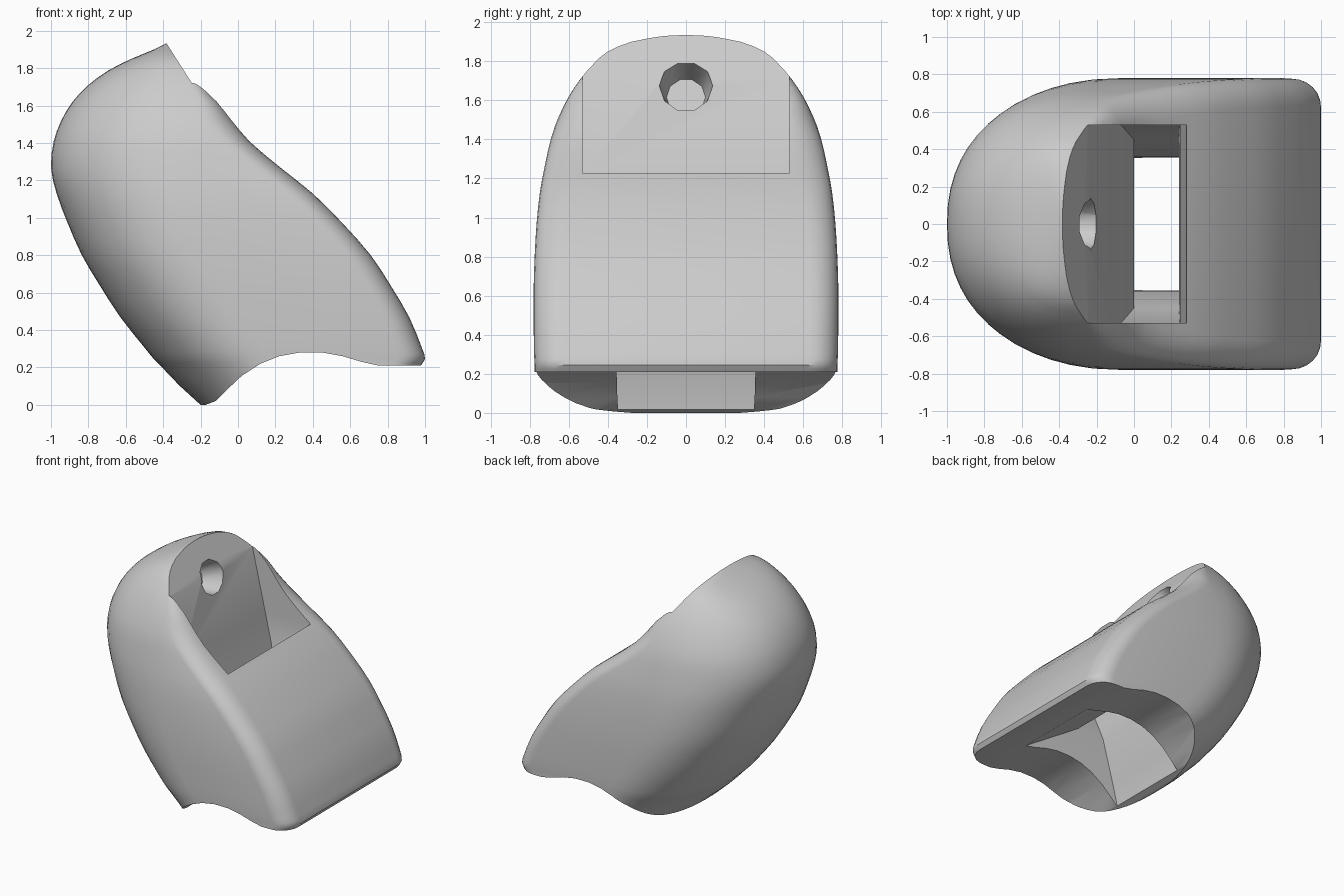
import bpy, bmesh
from math import sin, cos, pi, radians
from mathutils import Vector

cube = bpy.data.objects.get("Cube")
if cube:
    bpy.data.objects.remove(cube, do_unlink=True)

grey = bpy.data.materials.new("light_grey")
grey.use_nodes = True
grey.diffuse_color = (0.6, 0.6, 0.6, 1)
grey.node_tree.nodes["Principled BSDF"].inputs["Base Color"].default_value = (0.6, 0.6, 0.6, 1)


def loft(name, rings):
    """Skin a stack of closed rings and cap both ends."""
    bm = bmesh.new()
    rows = [[bm.verts.new(p) for p in ring] for ring in rings]
    n = len(rows[0])
    for a, b in zip(rows, rows[1:]):
        for i in range(n):
            j = (i + 1) % n
            bm.faces.new((a[i], a[j], b[j], b[i]))
    bm.faces.new(rows[0])
    bm.faces.new(rows[-1])
    bmesh.ops.recalc_face_normals(bm, faces=bm.faces)
    mesh = bpy.data.meshes.new(name)
    bm.to_mesh(mesh)
    bm.free()
    mesh.materials.append(grey)
    obj = bpy.data.objects.new(name, mesh)
    bpy.context.collection.objects.link(obj)
    return obj


def shell_ring(z, back, front, half, depth):
    """Plan outline: full, rounded back and rounded front corners."""
    c = back + depth
    r = min(0.15, half * 0.6, (front - c) * 0.8)
    pts = []
    for i in range(29):
        t = pi * i / 28
        side = 1 if i < 14 else -1
        pts.append((c - depth * max(sin(t), 0) ** 0.9, side * half * abs(cos(t)) ** 0.9))
    for start, side in ((-pi / 2, -1), (0, 1)):
        for i in range(7):
            t = start + pi / 2 * i / 6
            pts.append((front - r + r * cos(t), side * (half - r) + r * sin(t)))
    return [(x, y, z) for x, y in pts]


def smooth_rows(rows):
    """Add a rounded in-between row to every pair of rows, by height."""
    out = [rows[0]]
    for k in range(len(rows) - 1):
        a, b = rows[k], rows[k + 1]
        if 0 < k < len(rows) - 2:
            before, after = rows[k - 1], rows[k + 2]
            h = b[0] - a[0]
            mid = [(a[0] + b[0]) / 2]
            for i in range(1, len(a)):
                slope_a = (b[i] - before[i]) / (b[0] - before[0])
                slope_b = (after[i] - a[i]) / (after[0] - a[0])
                mid.append((a[i] + b[i]) / 2 + h * (slope_a - slope_b) / 8)
            out.append(mid)
        out.append(b)
    return out


def box_ring(z, x0, x1, half):
    return [(x0, -half, z), (x1, -half, z), (x1, half, z), (x0, half, z)]


# Outer shell: height, back x, front x, half width, depth of the curved back
shell_rows = [
    (0, -.2, .95, .77, .58), (.1, -.31, .96, .775, .66), (.205, -.41, .975, .775, .64),
    (.245, -.45, 1, .775, .63), (.3, -.495, .985, .778, .63), (.47, -.63, .915, .78, .65),
    (.64, -.74, .815, .78, .67), (.8, -.835, .71, .775, .7), (.97, -.91, .56, .765, .74),
    (1.13, -.97, .4, .748, .78), (1.27, -1, .225, .722, .8), (1.41, -.985, .06, .69, .77),
    (1.52, -.945, -.03, .65, .73), (1.62, -.885, -.11, .6, .66), (1.71, -.8, -.19, .54, .54),
    (1.79, -.69, -.18, .47, .39), (1.85, -.57, -.18, .4, .24), (1.9, -.45, -.18, .28, .1),
    (1.935, -.38, -.18, .12, .03),
]
body = loft("body_shell", [shell_ring(*row) for row in smooth_rows(shell_rows)])

# Arched underside
arch = [(-.2, -.01), (-.12, .02), (-.06, .08), (.02, .155), (.12, .22), (.22, .26), (.33, .28),
        (.45, .28), (.56, .26), (.66, .23), (.75, .21), (1.2, .21), (1.2, -.3), (-.2, -.3)]
under = loft("underside_cutter", [[(x, y, z) for x, z in arch] for y in (-1, 1)])

# Funnel-shaped pocket that runs through to the underside
pocket = loft("pocket_cutter", [box_ring(*row) for row in (
    (-.2, -.14, .8, .345), (.02, -.13, .79, .35), (.2, -.09, .77, .355), (.55, 0, .24, .36),
    (.76, 0, .24, .45), (.97, -.07, .245, .53), (1.22, -.127, .28, .53),
    (1.71, -.24, .28, .53), (2.25, -.584, .28, .53))])

# Blind tapered hole in the upper pocket wall
axis = Vector((-.9, 0, -.32)).normalized()
mid = Vector((-.245, 0, 1.67))
up = axis.cross(Vector((0, 1, 0)))
hole = loft("hole_cutter", [
    [mid + axis * d + up * (r * sin(2 * pi * i / 10)) + Vector((0, r * cos(2 * pi * i / 10), 0))
     for i in range(10)] for d, r in ((-.2, .155), (0, .135), (.16, .1))])

for cutter in (under, pocket, hole):
    mod = body.modifiers.new(cutter.name, 'BOOLEAN')
    mod.operation = 'DIFFERENCE'
    mod.solver = 'EXACT'
    mod.object = cutter
    bpy.context.view_layer.objects.active = body
    bpy.ops.object.modifier_apply(modifier=mod.name)
    bpy.data.objects.remove(cutter, do_unlink=True)

bpy.ops.object.select_all(action='DESELECT')
body.select_set(True)
bpy.context.view_layer.objects.active = body
bpy.ops.object.shade_smooth_by_angle(angle=radians(38))
